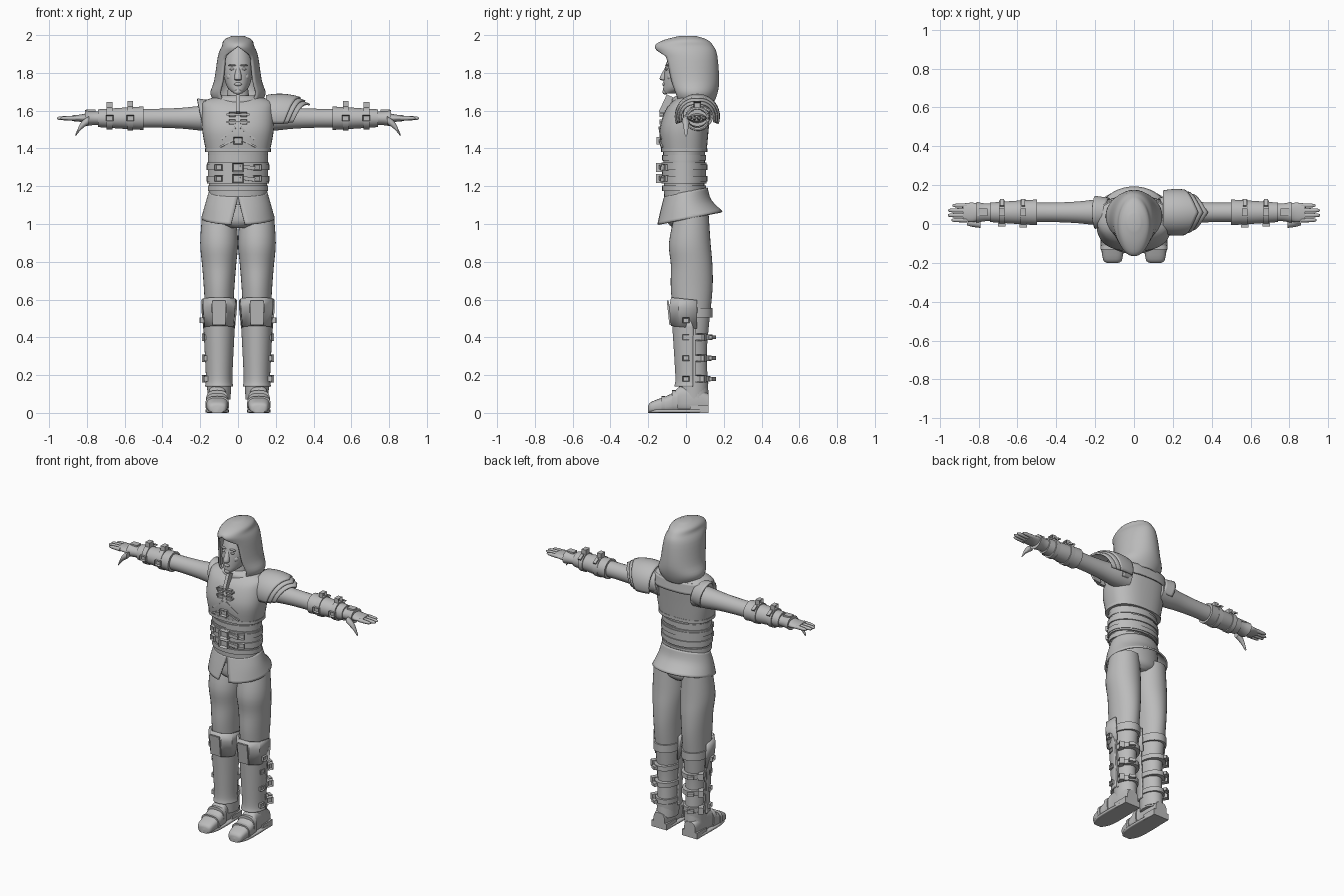
import bpy, bmesh, math
from mathutils import Matrix, Euler, Vector

if "Cube" in bpy.data.objects:
    bpy.data.objects.remove(bpy.data.objects["Cube"], do_unlink=True)

LEG_X = .1
ARM_Y, ARM_Z = .06, 1.56
OPEN, TOP_ONLY, CLOSED = (False, False), (False, True), (True, True)

color = (.5, .5, .5, 1)
grey = bpy.data.materials.new("plain_grey")
grey.use_nodes = True
grey.diffuse_color = color
grey.node_tree.nodes["Principled BSDF"].inputs["Base Color"].default_value = color


def finish(name, bm, mirror=False, thick=None, angle=40):
    """Turn a bmesh into a shaded object, optionally mirrored or thickened."""
    bmesh.ops.remove_doubles(bm, verts=bm.verts, dist=.0001)
    bmesh.ops.recalc_face_normals(bm, faces=bm.faces)
    mesh = bpy.data.meshes.new(name)
    bm.to_mesh(mesh)
    bm.free()
    ob = bpy.data.objects.new(name, mesh)
    bpy.context.collection.objects.link(ob)
    mesh.materials.append(grey)
    bpy.ops.object.select_all(action='DESELECT')
    ob.select_set(True)
    bpy.context.view_layer.objects.active = ob
    bpy.ops.object.shade_smooth_by_angle(angle=math.radians(angle))
    if thick:
        solid = ob.modifiers.new("thickness", 'SOLIDIFY')
        solid.thickness, solid.offset = thick, 0
    if mirror:
        ob.modifiers.new("mirror", 'MIRROR').use_mirror_merge = False


def smooth_rings(rings, steps):
    """Catmull-Rom interpolation between the given rings."""
    last = len(rings) - 1
    for i in range(last):
        before, start, end, after = (rings[max(0, min(last, i + j))] for j in (-1, 0, 1, 2))
        for s in range(steps):
            t = s / steps
            yield [b + t / 2 * (c - a + t * (2 * a - 5 * b + 4 * c - d + t * (3 * (b - c) + d - a)))
                   for a, b, c, d in zip(before, start, end, after)]
    yield rings[last]


def loft(name, rings, axis='z', side=0, back=0, ratio=1, grounded=False, sides=32, power=2,
         span=None, gap=None, steps=4, caps=CLOSED, tilt=0, shear=0, mirror=False, thick=None, angle=40):
    """Skin over rings of (height, width[, depth[, shift]]); depth follows ratio if left out."""
    full = []
    for h, width, *rest in rings:
        depth = rest[0] if rest else width * ratio
        shift = rest[1] if len(rest) > 1 else 0
        full.append((h, width, depth, depth if grounded else back + shift))
    bm = bmesh.new()
    is_open = bool(span or gap)
    pieces = sides - 1 if is_open else sides
    loops = []
    for h, width, depth, centre in smooth_rings(full, steps):
        slit = gap(h) if gap else 0
        low, high = span or (slit, 360 - slit)
        loop = []
        for i in range(sides):
            t = math.radians(low + (high - low) * i / pieces)
            s, c = math.sin(t), -math.cos(t)
            u = side + width * math.copysign(abs(s) ** (2 / power), s)
            w = depth * math.copysign(abs(c) ** (2 / power), c)
            v = centre + w
            spot = {'z': (u, v, h + tilt * w), 'x': (h + shear * w, u, v), 'y': (u, h, v)}[axis]
            loop.append(bm.verts.new(spot))
        loops.append(loop)
    for a, b in zip(loops, loops[1:]):
        for i in range(pieces):
            j = (i + 1) % sides
            bm.faces.new((a[i], a[j], b[j], b[i]))
    for wanted, loop in zip(caps, (loops[0], loops[-1])):
        if wanted:
            bm.faces.new(loop)
    finish(name, bm, mirror, thick, angle)


def band(name, h, height, width, **options):
    """Short straight strap around a limb or the body."""
    loft(name, [(h - height / 2, width), (h + height / 2, width)], steps=1, **options)


def plate(name, loc, size, turn=(0, 0, 0), mirror=False, frame=False):
    """Box facing the front; as a frame it becomes a buckle with a sunken middle."""
    bm = bmesh.new()
    bmesh.ops.create_cube(bm, size=1)
    bmesh.ops.scale(bm, vec=size, verts=bm.verts)
    if frame:
        bm.normal_update()
        front = min(bm.faces, key=lambda f: f.normal.y)
        bmesh.ops.inset_region(bm, faces=[front], thickness=min(size) / 4)
        bmesh.ops.translate(bm, vec=(0, size[1] / 2, 0), verts=front.verts)
    rotation = Euler([math.radians(a) for a in turn]).to_matrix().to_4x4()
    bm.transform(Matrix.Translation(Vector(loc)) @ rotation)
    finish(name, bm, mirror)


def buckle(name, loc, scale=1, turn=(0, 0, 0), mirror=False):
    size = Vector((.05, .03, .04)) * scale
    plate(name, loc, size, turn, mirror, frame=True)


def blob(name, loc, size, mirror=False):
    bm = bmesh.new()
    bmesh.ops.create_uvsphere(bm, u_segments=16, v_segments=10, radius=1)
    bmesh.ops.scale(bm, vec=size, verts=bm.verts)
    bmesh.ops.translate(bm, vec=loc, verts=bm.verts)
    finish(name, bm, mirror, angle=60)


# Head and face
loft("head", [(1.69, .02, .03, -.09), (1.73, .06, .08, -.04), (1.83, .08, .1, -.01),
              (1.93, .06, .08, .01), (1.96, .03, .04, .02)])
loft("neck", [(1.6, .07), (1.74, .05)], back=.01)
loft("nose", [(1.76, .01, .01, -.11), (1.77, .02, .02, -.12), (1.83, .01, .01, -.1)], sides=12)
blob("eyes", (.03, -.1, 1.82), (.014, .01, .007), mirror=True)
blob("brows", (.03, -.1, 1.84), (.024, .01, .005), mirror=True)
blob("cheeks", (.04, -.08, 1.78), (.02, .02, .02), mirror=True)
blob("lips", (0, -.115, 1.74), (.02, .01, .01))
blob("chin", (0, -.11, 1.7), (.02, .015, .015))

# Hood: open at the front, closing into a peak above the forehead
loft("hood", [(1.64, .11, .1, .04), (1.69, .14, .12, .04), (1.76, .12, .14, .03), (1.89, .1, .15, .01),
              (1.94, .08, .15, -.01), (1.97, .07, .11), (1.99, .03, .04, .01)],
     gap=lambda h: max(0, min(42, (1.94 - h) * 800)), sides=40, caps=TOP_ONLY, thick=.012, angle=50)
loft("hood_collar", [(1.62, .13), (1.66, .13), (1.68, .1)], ratio=.8, back=.03)

# Torso, vest and yoke
loft("waist", [(1.1, .15), (1.4, .16)], ratio=.7, back=-.01)
loft("vest", [(1.39, .17, .12, -.01), (1.5, .19, .13, -.01), (1.6, .19, .12, .01),
              (1.65, .18, .1, .03), (1.68, .09, .06, .03)], power=2.5, sides=40)
band("vest_hem", 1.39, .02, .175, ratio=.7, back=-.01, power=2.5)
loft("back_yoke", [(1.58, .2, .13, .01), (1.65, .18, .1, .03)], span=(95, 265), power=2.5,
     caps=OPEN, thick=.01)
loft("armhole_flaps", [(.13, .07), (.2, .08)], axis='x', side=ARM_Y, back=ARM_Z + .02, span=(50, 310),
     shear=.2, caps=OPEN, thick=.01, mirror=True)

# Chest fastenings
for z in (1.54, 1.58):
    buckle("chest_buckles", (.03, -.13, z), .7, mirror=True)
    plate("chest_strap", (0, -.13, z), (.12, .02, .01))
plate("collar_strap", (0, -.1, 1.63), (.02, .05, .1), (-25, 0, 0))
buckle("breast_buckle", (0, -.14, 1.44))
for slope, z in ((25, 1.43), (40, 1.48)):
    plate("breast_straps", (.05, -.13, z), (.1, .02, .01), (0, slope, 8), mirror=True)

# Waist wraps, belts and buckles
for i in range(5):
    band("waist_wrap", 1.19 + .04 * i, .03, .16 + .003 * (i % 2), ratio=.73, back=-.01)
for z in (1.24, 1.3):
    band("belt", z, .03, .167, ratio=.74, back=-.01)
    buckle("belt_buckle", (0, -.14, z), 1.2)
    buckle("belt_keepers", (.1, -.11, z), .8, (0, 0, 25), mirror=True)
    plate("belt_tail", (.05, -.13, z), (.08, .02, .02), (0, 8, 8))

# Tunic skirt with front slit
loft("tunic_skirt", [(1.17, .15, .11), (1.1, .17, .13), (1.03, .19, .17, .02)],
     gap=lambda h: (1.17 - h) * 80, sides=48, caps=OPEN, thick=.01, tilt=.2)

# Trousers
loft("hips", [(.98, .06, .08), (1.02, .15, .11), (1.14, .15, .1)], back=.01)
loft("trouser_legs", [(1.05, .09), (.9, .1, .11, -.01), (.78, .09, .11), (.65, .08, .11), (.45, .07, .09),
                      (.3, .06, .08), (.08, .06, .07, .02)], side=LEG_X, back=.03, mirror=True)
band("knee_folds", .53, .05, .08, ratio=1.25, side=LEG_X, back=.04, mirror=True)

# Greaves and knee guards
loft("greaves", [(.14, .07), (.18, .065), (.3, .07), (.49, .08)], ratio=1.25, side=LEG_X, back=.03,
     span=(-95, 95), caps=OPEN, thick=.01, mirror=True)
loft("knee_guards", [(.45, .08, .11), (.55, .09, .12), (.6, .09, .11)], side=LEG_X, back=.03, sides=6,
     power=2.5, span=(-100, 100), steps=1, caps=OPEN, thick=.01, tilt=-.1, mirror=True, angle=15)
plate("knee_panels", (LEG_X, -.09, .53), (.07, .01, .13), (6, 0, 0), mirror=True)
plate("greave_hinges", (.17, .04, .32), (.01, .02, .37), (0, 3, 0), mirror=True)

# Leg straps with buckles and studs
for z in (.18, .29, .4):
    band("leg_straps", z, .03, .06 + z / 25, ratio=1.33, side=LEG_X, back=.04, mirror=True)
    buckle("leg_buckles", (.165, .08, z), turn=(0, 0, 60), mirror=True)
    plate("strap_ends", (.13, .14, z), (.04, .02, .02), (0, 0, 150), mirror=True)
    buckle("greave_studs", (.17, 0, z), .7, (0, 0, 80), mirror=True)
buckle("knee_studs", (.19, 0, .49), .7, (0, 0, 80), mirror=True)

# Boots
foot = dict(axis='y', side=LEG_X + .01, grounded=True, mirror=True)
loft("boots", [(.12, .04, .05), (.05, .05, .07), (-.03, .05, .07), (-.08, .06, .05), (-.18, .05, .03),
               (-.2, .03, .02)], power=2.8, **foot)
loft("boot_soles", [(.12, .04, .01), (.05, .06, .01), (-.13, .06, .01), (-.2, .03, .01)], power=5, **foot)
plate("boot_heels", (LEG_X + .01, .07, .02), (.11, .1, .04), mirror=True)
band("instep_straps", -.06, .03, .06, power=2.8, **foot)
band("toe_caps", -.12, .02, .063, ratio=.7, power=2.8, **foot)
loft("boot_ankles", [(.07, .06), (.16, .065)], ratio=1.2, side=LEG_X, back=.04, mirror=True)

# Arms
arm = dict(axis='x', side=ARM_Y, back=ARM_Z, mirror=True)
loft("sleeves", [(.12, .07), (.2, .065), (.3, .055), (.42, .05), (.53, .05)], **arm)
loft("bracers", [(.5, .066), (.6, .06), (.74, .05)], ratio=.94, **arm)
for x, radius in ((.57, .065), (.68, .06)):
    band("bracer_straps", x, .03, radius, **arm)
    buckle("bracer_buckles", (x, ARM_Y, ARM_Z + radius), turn=(-90, 90, 0), mirror=True)
    buckle("bracer_side_buckles", (x, ARM_Y - radius, ARM_Z), .8, mirror=True)
    plate("bracer_strap_tips", (x, .11, ARM_Z + radius * .8), (.02, .01, .04), (-120, 0, 0), mirror=True)

# Gloves and hands
loft("glove_cuffs", [(.73, .045), (.77, .046), (.81, .054)], ratio=.8, **arm)
plate("glove_cuff_tabs", (.78, ARM_Y, ARM_Z + .04), (.05, .04, .01), mirror=True)
loft("palms", [(.79, .04, .03), (.83, .05, .02), (.88, .045, .015)], **arm)
for i in range(4):
    tip = .96 - .01 * (i - 1.4) ** 2
    loft("fingers", [(.86, .012), (tip - .02, .01), (tip, .004)], axis='x', side=.02 + i / 40, back=ARM_Z,
         sides=12, mirror=True)
loft("thumbs", [(.79, .02, .02), (.83, .015, .02, -.03), (.86, .006, .006, -.08)], axis='x', side=0,
     back=ARM_Z - .01, sides=12, mirror=True)


# Layered shoulder guard on the left side only, each layer ending in a point
def shoulder_layer(name, start, end, lift, rows=10, columns=24):
    bm = bmesh.new()
    grid = []
    for i in range(rows + 1):
        row = []
        for j in range(columns + 1):
            across = 2 * j / columns - 1
            point = .09 * (1 - abs(across))
            x = start + (end + point - start) * i / rows
            t = math.radians(110 * across)
            radius = lift + .1 * (1 - 15 * (x - .22) ** 2)
            row.append(bm.verts.new((x, ARM_Y + radius * math.sin(t), ARM_Z + .01 + radius * math.cos(t))))
        grid.append(row)
    for a, b in zip(grid, grid[1:]):
        for j in range(columns):
            bm.faces.new((a[j], a[j + 1], b[j + 1], b[j]))
    finish(name, bm, thick=.01)


for i, layer in enumerate(("upper", "middle", "lower")):
    shoulder_layer("shoulder_guard_" + layer, .15 + .04 * i, .24 + .025 * i, .015 - .008 * i)
